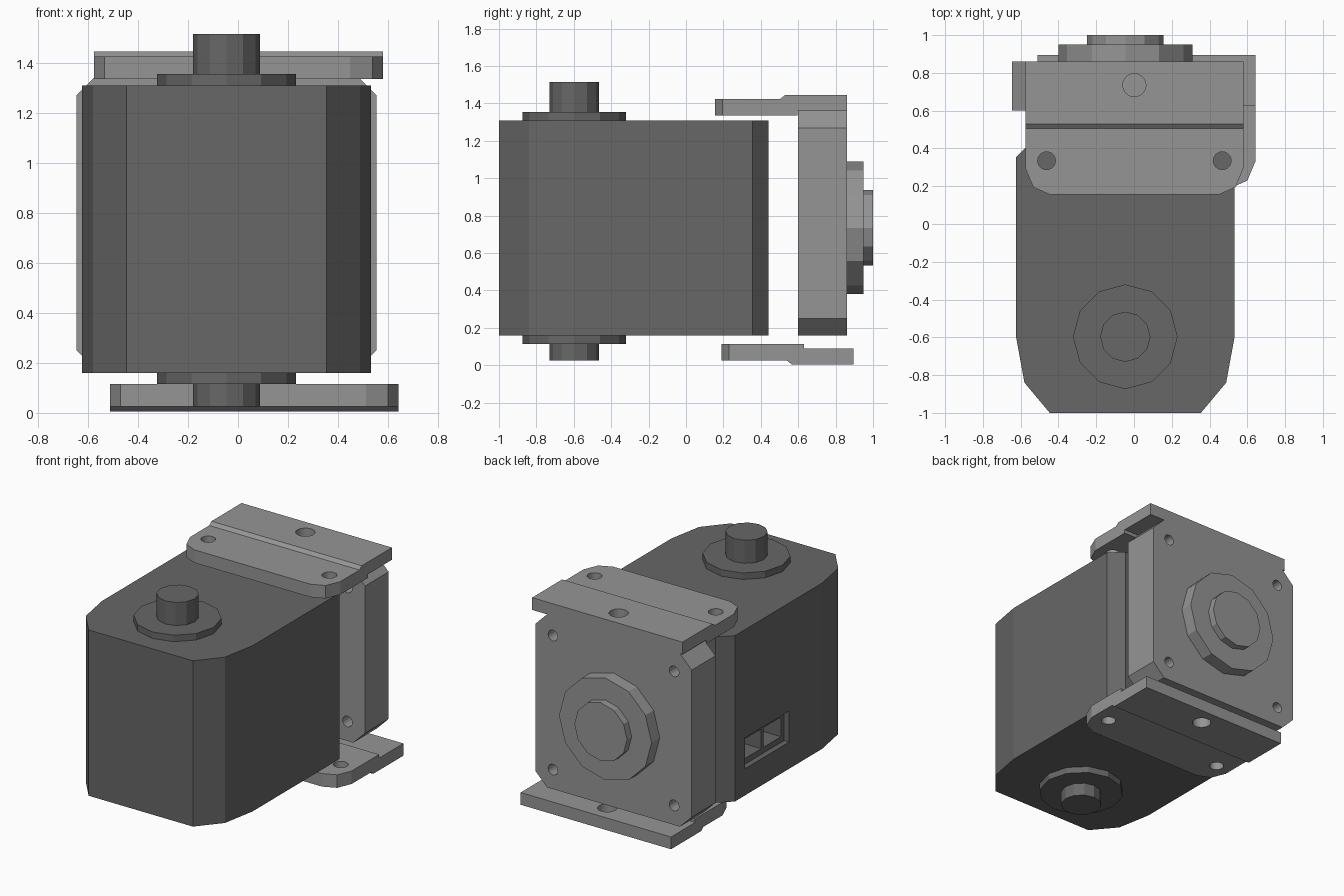
import bpy, bmesh
from math import pi, cos, sin
from mathutils import Matrix, Vector

if "Cube" in bpy.data.objects:
    bpy.data.objects.remove(bpy.data.objects["Cube"], do_unlink=True)


def material(name, value):
    m = bpy.data.materials.new(name)
    m.use_nodes = True
    m.diffuse_color = (value, value, value, 1)
    m.node_tree.nodes["Principled BSDF"].inputs["Base Color"].default_value = (value, value, value, 1)
    return m


DARK = material("dark grey", 0.135)
LIGHT = material("light grey", 0.30)
AXES = {"x": Vector((1, 0, 0)), "y": Vector((0, 1, 0)), "z": Vector((0, 0, 1))}


def prism(name, outline, axis, lo, hi, mat=LIGHT):
    """Extrude a flat outline along an axis, from lo to hi."""
    place = {"x": lambda a, b: (lo, a, b), "y": lambda a, b: (a, lo, b), "z": lambda a, b: (a, b, lo)}[axis]
    bm = bmesh.new()
    face = bm.faces.new([bm.verts.new(place(a, b)) for a, b in outline])
    top = bmesh.ops.extrude_face_region(bm, geom=[face])["geom"]
    bmesh.ops.translate(bm, vec=AXES[axis] * (hi - lo), verts=[v for v in top if isinstance(v, bmesh.types.BMVert)])
    bmesh.ops.recalc_face_normals(bm, faces=bm.faces)
    mesh = bpy.data.meshes.new(name)
    bm.to_mesh(mesh)
    bm.free()
    mesh.materials.append(mat)
    obj = bpy.data.objects.new(name, mesh)
    bpy.context.scene.collection.objects.link(obj)
    return obj


def ring(a, b, r, sides=12):
    return [(a + r * cos(2 * pi * i / sides), b + r * sin(2 * pi * i / sides)) for i in range(sides)]


def rect(a0, a1, b0, b1):
    return [(a0, b0), (a1, b0), (a1, b1), (a0, b1)]


def boolean(obj, cutter, operation="DIFFERENCE"):
    """Apply a boolean and throw the cutter away."""
    cutter.hide_render = True
    mod = obj.modifiers.new("cut", "BOOLEAN")
    mod.operation, mod.object, mod.solver = operation, cutter, "EXACT"
    bpy.context.view_layer.update()
    result = bpy.data.meshes.new_from_object(obj.evaluated_get(bpy.context.evaluated_depsgraph_get()))
    obj.modifiers.clear()
    obj.data = result
    bpy.data.objects.remove(cutter, do_unlink=True)


CX = -0.046   # centre line of the motor

# Motor body: tapered front, chamfered back
half = [(0.40, -1.0), (0.534, -0.84), (0.578, -0.6), (0.578, 0.355), (0.49, 0.44)]
outline = [(CX + x, y) for x, y in half] + [(CX - x, y) for x, y in reversed(half)]
body = prism("motor_body", outline, "z", 0.16, 1.31, DARK)

# Connector socket on the right side: shallow recess with two pockets
boolean(body, prism("recess_cutter", rect(-0.24, 0.245, 0.345, 0.56), "x", -0.7, -0.585, DARK))
for y0 in (-0.205, 0.012):
    boolean(body, prism("pocket_cutter", rect(y0, y0 + 0.193, 0.385, 0.52), "x", -0.6, -0.45, DARK))

# Pivot bosses above and below
for side, z0, z1, z2 in (("top", 1.31, 1.355, 1.515), ("bottom", 0.16, 0.115, 0.025)):
    prism(side + "_pivot_disc", ring(CX, -0.597, 0.277), "z", z0, z1, DARK)
    prism(side + "_pivot_shaft", ring(CX, -0.597, 0.133), "z", z1, z2, DARK)

# Rear plate with cut corners and four screw holes
w, c, cz = 0.6, 0.51, 0.76
corners = [(w, -c), (w, c), (c, w), (-c, w), (-w, c), (-w, -c), (-c, -w), (c, -w)]
plate = prism("rear_plate", [(CX + a, cz + b) for a, b in corners], "y", 0.6, 0.86)
for sx in (-1, 1):
    for sz in (-1, 1):
        boolean(plate, prism("screw_cutter", ring(CX + sx * 0.465, cz + sz * 0.465, 0.037, 16), "y", 0.5, 0.95))

# Rear hub
prism("rear_hub_disc", ring(CX, 0.735, 0.355), "y", 0.86, 0.95)
prism("rear_hub_cap", ring(CX, 0.735, 0.202), "y", 0.95, 1.0)


def bracket(name, cx, y0, z0, up):
    """Stepped mounting tab with rounded front corners; up is 1 or -1."""
    side = [(0, 0), (0.44, 0), (0.44, 0.025), (0.705, 0.025), (0.705, 0.11), (0.375, 0.11), (0.35, 0.09), (0, 0.09)]
    obj = prism(name, [(y0 + a, z0 + up * b) for a, b in side], "x", cx - 0.7, cx + 0.7)
    edge = [(0.445, 0), (0.535, 0.04), (0.577, 0.14), (0.577, 0.9)]
    plan = [(cx + x, y0 - 0.0005 + y) for x, y in edge] + [(cx - x, y0 - 0.0005 + y) for x, y in reversed(edge)]
    boolean(obj, prism("plan_cutter", plan, "z", z0 - 0.3, z0 + 0.3), "INTERSECT")
    for x, y, r in ((-0.465, 0.18, 0.047), (0.465, 0.18, 0.047), (0, 0.58, 0.061)):
        boolean(obj, prism("hole_cutter", ring(cx + x, y0 + y, r, 24), "z", z0 - 0.3, z0 + 0.3))


bracket("top_bracket", 0.002, 0.155, 1.335, 1)
bracket("bottom_bracket", 0.065, 0.19, 0.115, -1)
